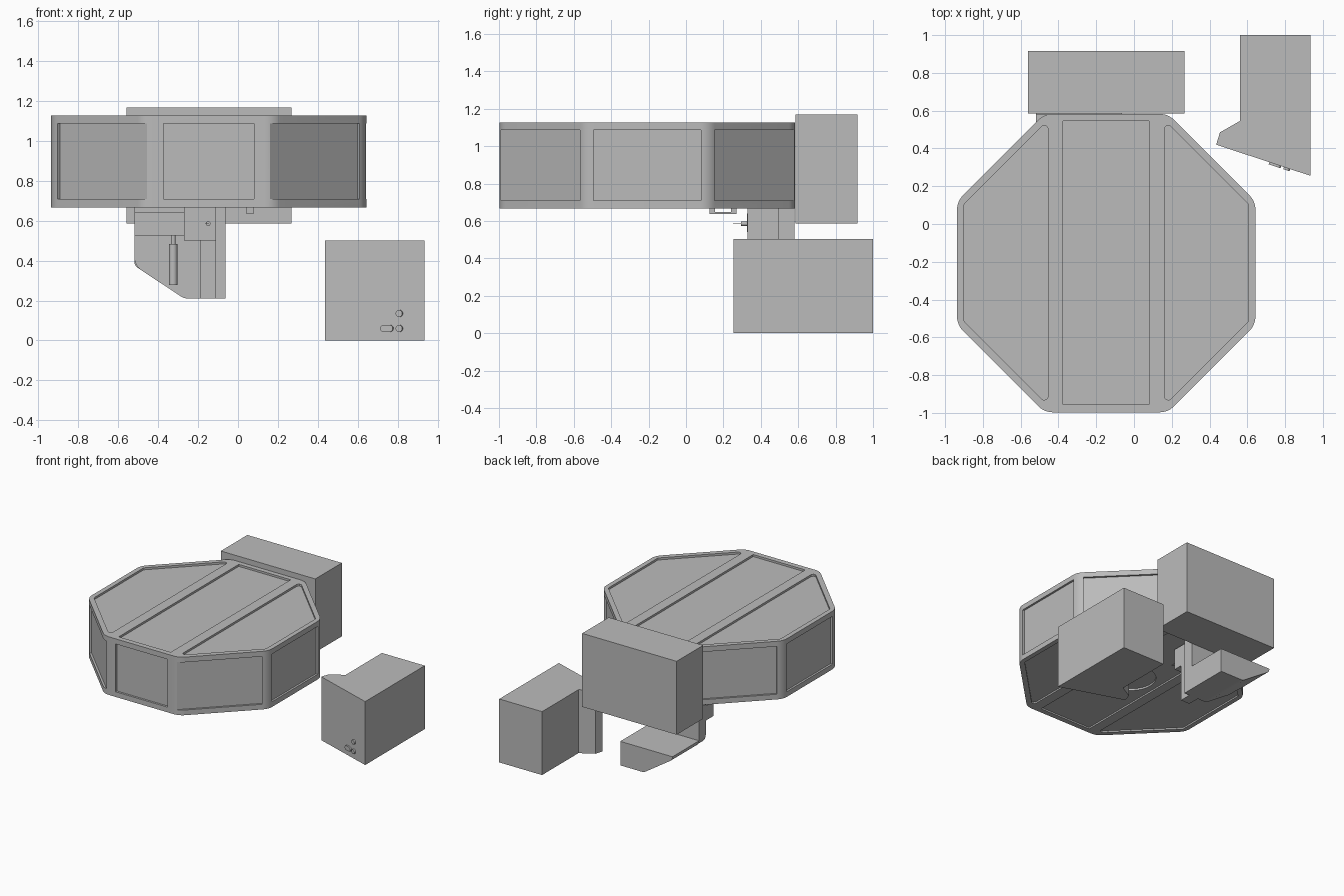
import bpy, bmesh, math
from mathutils import Vector, Matrix

if "Cube" in bpy.data.objects:
    bpy.data.objects.remove(bpy.data.objects["Cube"])

CX, CY, R = -0.147, -0.207, 0.79      # octagon centre and apothem
Z0, Z1 = 0.667, 1.127                 # housing bottom and top

grey = bpy.data.materials.new('grey')
grey.diffuse_color = (0.5, 0.5, 0.5, 1)
grey.use_nodes = True
grey.node_tree.nodes["Principled BSDF"].inputs["Base Color"].default_value = grey.diffuse_color


def rounded(pts, r, seg=6):
    """Round the corners of a polygon; r is one radius or one per corner."""
    out, n = [], len(pts)
    for i in range(n):
        ri = r[i] if isinstance(r, (list, tuple)) else r
        p = Vector(pts[i])
        if ri == 0:
            out.append(p)
            continue
        a = (Vector(pts[i - 1]) - p).normalized()
        b = (Vector(pts[(i + 1) % n]) - p).normalized()
        half = a.angle(b) / 2
        c = p + (a + b).normalized() * (ri / math.sin(half))
        s = p + a * (ri / math.tan(half)) - c
        e = p + b * (ri / math.tan(half)) - c
        for k in range(seg + 1):
            t = k / seg
            out.append(c + (s * (1 - t) + e * t).normalized() * ri)
    return out


def prism(name, pts, lo, hi, axis='z', matrix=None, r=0):
    """Extrude a 2D profile along z or y."""
    bm = bmesh.new()
    flat = rounded(pts, r)
    vs = [bm.verts.new((p[0], p[1], lo) if axis == 'z' else (p[0], lo, p[1])) for p in flat]
    f = bm.faces.new(vs)
    new = bmesh.ops.extrude_face_region(bm, geom=[f])['geom']
    d = (0, 0, hi - lo) if axis == 'z' else (0, hi - lo, 0)
    bmesh.ops.translate(bm, vec=d, verts=[v for v in new if isinstance(v, bmesh.types.BMVert)])
    bmesh.ops.recalc_face_normals(bm, faces=bm.faces)
    if matrix:
        bm.transform(matrix)
    me = bpy.data.meshes.new(name)
    bm.to_mesh(me)
    bm.free()
    me.materials.append(grey)
    ob = bpy.data.objects.new(name, me)
    bpy.context.collection.objects.link(ob)
    return ob


def rect(x0, x1, y0, y1):
    return [(x0, y0), (x1, y0), (x1, y1), (x0, y1)]


def box(name, x0, x1, y0, y1, z0, z1):
    return prism(name, rect(x0, x1, y0, y1), z0, z1)


def circle(x, y, r, n=32):
    return [(x + r * math.cos(i * math.tau / n), y + r * math.sin(i * math.tau / n)) for i in range(n)]


def activate(ob):
    bpy.ops.object.select_all(action='DESELECT')
    ob.select_set(True)
    bpy.context.view_layer.objects.active = ob


def smooth(ob):
    activate(ob)
    bpy.ops.object.shade_smooth_by_angle(angle=math.radians(25))


def cut(ob, cutter):
    activate(ob)
    m = ob.modifiers.new('cut', 'BOOLEAN')
    m.operation, m.solver, m.object = 'DIFFERENCE', 'EXACT', cutter
    bpy.ops.object.modifier_apply(modifier=m.name)
    bpy.data.objects.remove(cutter)


# octagonal housing with rounded upright corners
rad = R / math.cos(math.pi / 8)
octagon = [(CX + rad * math.cos((i + 0.5) * math.pi / 4),
            CY + rad * math.sin((i + 0.5) * math.pi / 4)) for i in range(8)]
body = prism('octagon_housing', octagon, Z0, Z1, r=0.11)

# recessed panels, top and bottom
left = [(-0.90, 0.105), (-0.90, -0.515), (-0.455, -0.96), (-0.455, 0.55)]
right = [(2 * CX - x, y) for x, y in left]
for lo, hi in ((Z1 - 0.016, 1.2), (0.6, Z0 + 0.012)):
    cut(body, prism('cutter', rect(-0.375, 0.08, -0.955, 0.545), lo, hi))
    for side in (left, right):
        cut(body, prism('cutter', side, lo, hi, r=0.02))

# recessed panels around the sides (the back side is covered by the rear box)
spans = {0: (-0.2875, 0.2875), 4: (-0.2875, 0.2875), 6: (-0.2275, 0.2275),
         1: (-0.28, 0.338), 5: (-0.28, 0.338), 3: (-0.338, 0.28), 7: (-0.338, 0.28)}
for i, (a, b) in spans.items():
    m = Matrix.Translation((CX, CY, 0)) @ Matrix.Rotation(i * math.pi / 4, 4, 'Z')
    cut(body, prism('cutter', rect(R - 0.016, R + 0.1, a, b), 0.708, 1.086, matrix=m))

# shallow round recess underneath
cut(body, prism('cutter', circle(CX, CY, 0.18, 48), 0.6, Z0 + 0.026))
smooth(body)

# rear box
box('rear_box', -0.56, 0.267, 0.585, 0.917, 0.587, 1.168)

# handle under the housing
box('handle_bar', 0.04, 0.08, 0.125, 0.27, 0.636, 0.648)
for k, y in enumerate((0.125, 0.24)):
    box('handle_leg_%d' % k, 0.04, 0.08, y, y + 0.03, 0.648, Z0 + 0.012)

# hanging bracket: upright slab and lower shelf share the sloped profile
for name, y0, y1, top in (('bracket_slab', 0.495, 0.58, Z0), ('bracket_shelf', 0.58, 0.912, 0.40)):
    prof = [(-0.063, top), (-0.063, 0.21), (-0.27, 0.21), (-0.52, 0.375), (-0.52, top)]
    smooth(prism(name, prof, y0, y1, 'y', r=[0, 0, 0.06, 0.08 if top > 0.5 else 0.04, 0]))
box('bracket_column', -0.19, -0.11, 0.40, 0.495, 0.21, 0.50)
box('control_block', -0.27, -0.11, 0.33, 0.495, 0.50, Z0)
box('bracket_arm', -0.52, -0.27, 0.40, 0.495, 0.527, 0.643)

# hanging lever
smooth(prism('lever_rod', circle(-0.325, 0.45, 0.012, 16), 0.48, 0.53))
smooth(prism('lever_grip', circle(-0.325, 0.45, 0.021, 24), 0.277, 0.483))

# small switch on the control block
smooth(prism('switch_base', circle(-0.15, 0.585, 0.012, 16), 0.295, 0.33, 'y'))
box('switch_pin', -0.165, -0.145, 0.25, 0.295, 0.583, 0.587)
box('switch_plate', -0.133, -0.127, 0.326, 0.33, 0.54, 0.64)

# separate floor cabinet with slanted front
cab = [(0.56, 1.0), (0.56, 0.545), (0.455, 0.485), (0.435, 0.42), (0.935, 0.255), (0.935, 1.0)]
prism('floor_cabinet', cab, 0.0, 0.502)

# buttons on the slanted front
slant = math.atan2(-0.165, 0.5)
for name, x, z, w in (('wide_button', 0.748, 0.06, 0.033), ('lower_button', 0.81, 0.06, 0.0175),
                      ('upper_button', 0.81, 0.135, 0.0175)):
    m = Matrix.Translation((x, 0.42 - (x - 0.435) * 0.33, z)) @ Matrix.Rotation(slant, 4, 'Z')
    smooth(prism(name, rect(-w, w, -0.0175, 0.0175), -0.012, 0.01, 'y', m, r=0.0174))
